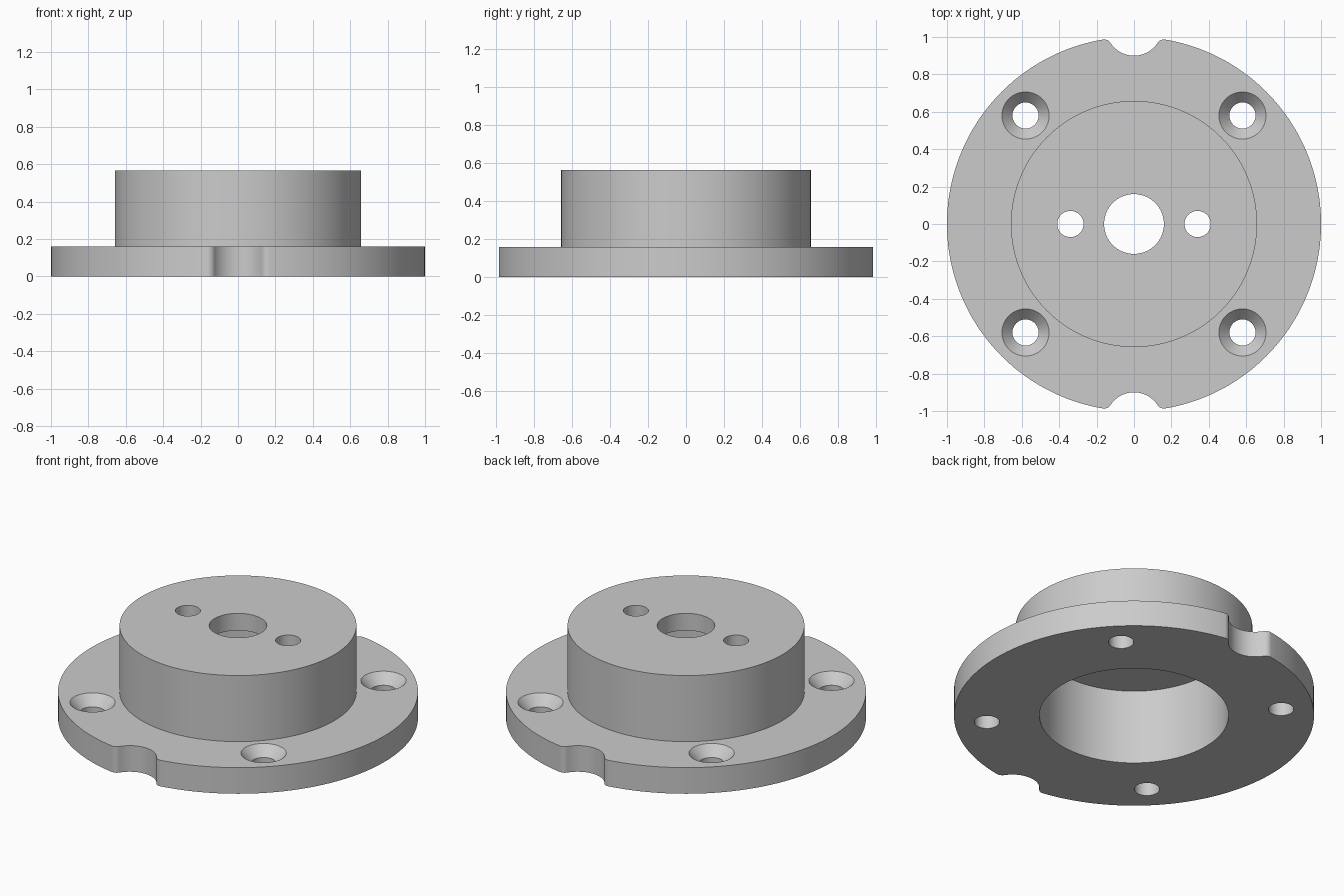
import bpy, bmesh, math

if "Cube" in bpy.data.objects:
    bpy.data.objects.remove(bpy.data.objects["Cube"])

FLANGE_H, HUB_TOP, ROOF = 0.16, 0.565, 0.46

grey = bpy.data.materials.new("grey_metal")
grey.diffuse_color = (0.6, 0.6, 0.6, 1)
grey.use_nodes = True
grey.node_tree.nodes["Principled BSDF"].inputs["Base Color"].default_value = grey.diffuse_color


def make_object(name, bm):
    bmesh.ops.recalc_face_normals(bm, faces=bm.faces)
    mesh = bpy.data.meshes.new(name)
    bm.to_mesh(mesh)
    bm.free()
    mesh.materials.append(grey)
    obj = bpy.data.objects.new(name, mesh)
    bpy.context.collection.objects.link(obj)
    return obj


def turned(name, x, y, profile, segments=64):
    """Closed solid turned about a vertical axis; profile is (radius, z) pairs."""
    bm = bmesh.new()
    rings = []
    for r, z in profile:
        angles = [2 * math.pi * i / segments for i in range(segments)]
        rings.append([bm.verts.new((x + r * math.cos(a), y + r * math.sin(a), z)) for a in angles])
    for low, high in zip(rings, rings[1:]):
        for i in range(segments):
            j = (i + 1) % segments
            bm.faces.new((low[i], low[j], high[j], high[i]))
    bm.faces.new(rings[0])
    bm.faces.new(rings[-1])
    return make_object(name, bm)


def arc(cx, cy, r, a0, a1, n):
    return [(cx + r * math.cos(a0 + (a1 - a0) * i / n),
             cy + r * math.sin(a0 + (a1 - a0) * i / n)) for i in range(n + 1)]


def flange_outline():
    """Unit disc with a filleted round notch at the front and back."""
    notch_y, notch_r, fillet = 1.05, 0.15, 0.04
    d, s = 1 - fillet, notch_r + fillet
    fy = (d * d + notch_y ** 2 - s * s) / (2 * notch_y)
    fx = math.sqrt(d * d - fy * fy)
    rim = math.atan2(fy, fx)                      # rim tangent direction
    wall = math.atan2(notch_y - fy, -fx)          # fillet to notch direction
    inner = math.atan2(fy - notch_y, fx)          # notch arc start
    half = arc(0, 0, 1, -rim, rim, 100)
    half += arc(fx, fy, fillet, rim, wall, 10)[1:]
    half += arc(0, notch_y, notch_r, inner, -math.pi - inner, 24)[1:]
    half += arc(-fx, fy, fillet, math.pi - wall, math.pi - rim, 10)[1:-1]
    return half + [(-x, -y) for x, y in half]


def flange():
    bm = bmesh.new()
    outline = flange_outline()
    # the half outline ends at the left rim; its turned copy closes the loop
    face = bm.faces.new([bm.verts.new((x, y, 0)) for x, y in outline])
    out = bmesh.ops.extrude_face_region(bm, geom=[face])
    tops = [v for v in out["geom"] if isinstance(v, bmesh.types.BMVert)]
    bmesh.ops.translate(bm, verts=tops, vec=(0, 0, FLANGE_H))
    return make_object("flanged_hub", bm)


def combine(target, tool, operation):
    mod = target.modifiers.new(operation.lower(), "BOOLEAN")
    mod.operation, mod.object, mod.solver = operation, tool, "EXACT"
    bpy.context.view_layer.objects.active = target
    bpy.ops.object.modifier_apply(modifier=mod.name)
    bpy.data.objects.remove(tool)


# flange and raised hub as one solid
body = flange()
combine(body, turned("hub", 0, 0, [(0.658, 0.05), (0.658, HUB_TOP)], 128), "UNION")

# bore from below, leaving a thin roof
combine(body, turned("bore", 0, 0, [(0.525, -0.1), (0.525, ROOF)], 128), "DIFFERENCE")

# centre hole and two small holes through the roof
for x, r in ((0, 0.16), (-0.34, 0.07), (0.34, 0.07)):
    combine(body, turned("roof_hole", x, 0, [(r, 0.4), (r, 0.7)]), "DIFFERENCE")

# four countersunk screw holes
sink = [(0.07, -0.1), (0.07, FLANGE_H - 0.06), (0.126, FLANGE_H), (0.126, 0.3)]
for sx in (-1, 1):
    for sy in (-1, 1):
        combine(body, turned("screw_hole", sx * 0.58, sy * 0.58, sink), "DIFFERENCE")

# smooth round walls, crisp edges
bpy.ops.object.select_all(action="DESELECT")
body.select_set(True)
bpy.context.view_layer.objects.active = body
bpy.ops.object.shade_smooth_by_angle(angle=math.radians(30))
